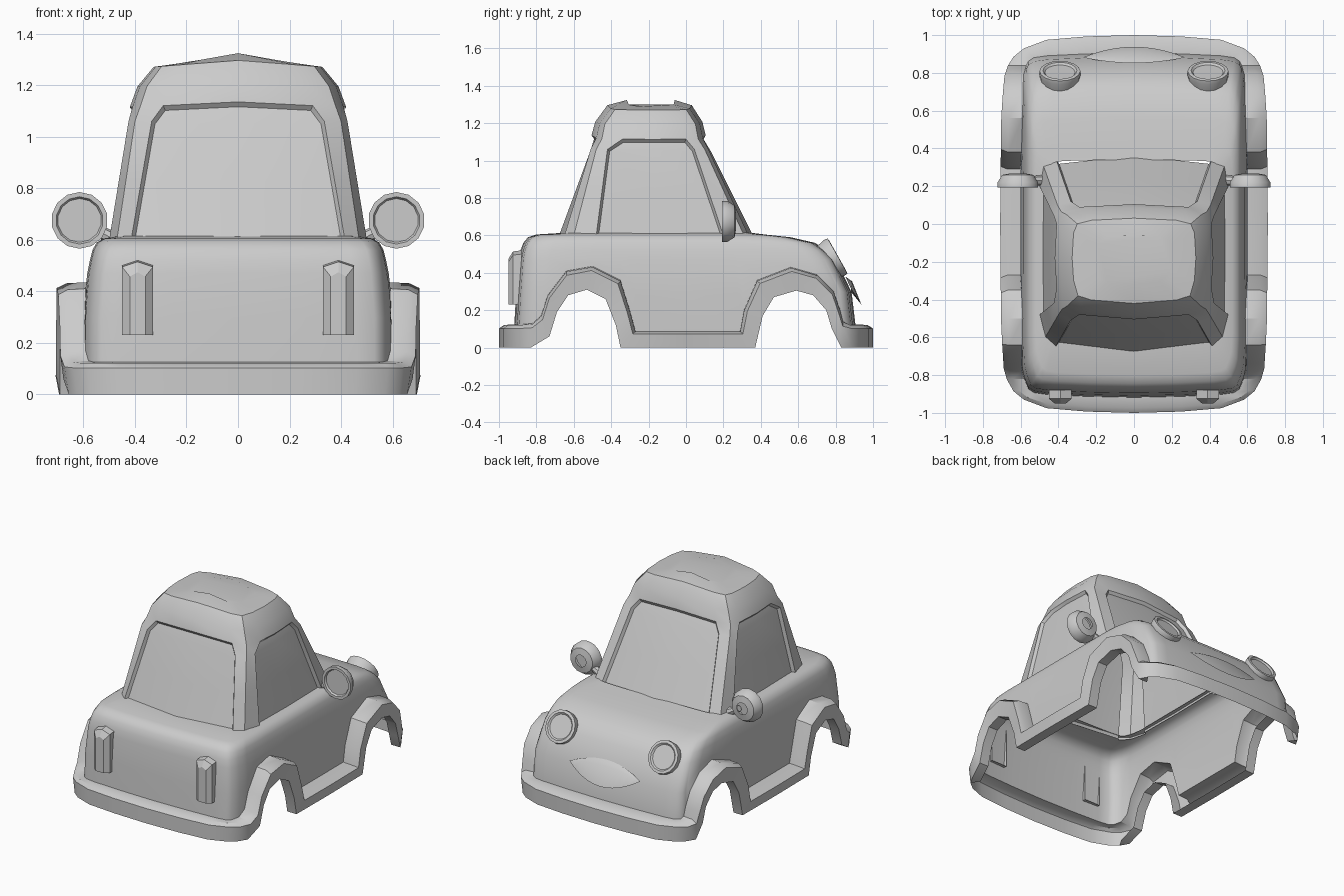
import bpy, bmesh, math
from mathutils import Vector as V

if "Cube" in bpy.data.objects:
    bpy.data.objects.remove(bpy.data.objects["Cube"])


def interp(table, t):
    """Linear lookup of a row of values in a table keyed on its first column."""
    if t <= table[0][0]:
        return table[0][1:]
    for a, b in zip(table, table[1:]):
        if t <= b[0]:
            f = (t - a[0]) / (b[0] - a[0])
            return tuple(p + (q - p) * f for p, q in zip(a[1:], b[1:]))
    return table[-1][1:]


def full(half):
    """Complete a half ring (front centre to rear centre) by mirroring in x."""
    return half + [V((-p[0], p[1], p[2])) for p in reversed(half[1:-1])]


def loft(name, rings, closed=True, cap=False, inset=None, angle=35):
    """Skin rings of points; inset = test(level, station) for recessed faces."""
    bm = bmesh.new()
    rows = [[bm.verts.new(p) for p in r] for r in rings]
    n = len(rows[0])
    picked = []
    for k in range(len(rows) - 1):
        for i in range(n if closed else n - 1):
            j = (i + 1) % n
            f = bm.faces.new((rows[k][i], rows[k][j], rows[k + 1][j], rows[k + 1][i]))
            if inset and inset(k, i):
                picked.append(f)
    if cap:
        bm.faces.new(rows[-1])
    bmesh.ops.recalc_face_normals(bm, faces=bm.faces)
    if picked:
        bmesh.ops.inset_region(bm, faces=picked, thickness=0.012, depth=-0.02,
                               use_boundary=False, use_even_offset=True)
    bmesh.ops.remove_doubles(bm, verts=bm.verts, dist=1e-5)
    me = bpy.data.meshes.new(name)
    bm.to_mesh(me)
    bm.free()
    ob = bpy.data.objects.new(name, me)
    bpy.context.collection.objects.link(ob)
    bpy.ops.object.select_all(action='DESELECT')
    ob.select_set(True)
    bpy.context.view_layer.objects.active = ob
    bpy.ops.object.shade_smooth_by_angle(angle=math.radians(angle))
    return ob


def turned(name, centre, axis, steps, n):
    """Round part: steps of (radius, offset along axis), capped at the end."""
    c, a = V(centre), V(axis).normalized()
    u = a.cross(V((1, 0, 0)) if abs(a.x) < 0.9 else V((0, 0, 1))).normalized()
    w = a.cross(u)
    return loft(name, [[c + a * o + r * (u * math.cos(t) + w * math.sin(t))
                        for t in (2 * math.pi * i / n for i in range(n))]
                       for r, o in steps], cap=True)


# Body surface: height, half width, nose y, tail y
SHAPE = [(.09, .60, .91, .92), (.30, .60, .885, .908), (.38, .595, .85, .902),
         (.47, .585, .80, .895), (.52, .575, .75, .885), (.56, .565, .69, .87),
         (.59, .548, .56, .845), (.605, .52, .42, .80), (.615, .46, .34, .64)]


def surf(bx, by, z):
    hx, yf, yb = interp(SHAPE, z)
    return V((bx * hx / .6, by * (yf / .91 if by > 0 else yb / .92), z))


# Stations round the half outline: outer bottom, outer top, body plan point
ends = [(0, 1, 0, .91), (.25, .993, .25, .905), (.46, .975, .46, .895),
        (.58, .93, .53, .885), (.635, .885, .56, .865)]
# Side stations: y and z of the lower edge, y and z of the upper edge
side = [(.83, 0, .84, .14), (.78, .10, .825, .20), (.75, .20, .79, .30),
        (.68, .28, .70, .39), (.59, .305, .56, .43), (.47, .27, .38, .36),
        (.41, .17, .31, .20), (.37, 0, .29, .09), (0, 0, 0, .09),
        (-.35, 0, -.27, .09), (-.375, .12, -.30, .20), (-.43, .26, -.35, .36),
        (-.53, .31, -.50, .435), (-.63, .28, -.64, .41), (-.69, .19, -.74, .28),
        (-.73, .06, -.775, .17), (-.83, 0, -.82, .13)]
OUT = [(0, .705), (.55, .70), (.78, .685), (.85, .66)]
PLAN = [(0, .60), (.70, .60), (.80, .59), (.87, .56)]

stations = [(V((a, b, 0)), V((a, b, .125)), c, d, 0) for a, b, c, d in ends]
for yb, zb, yt, zt in side:
    by = yt / surf(0, math.copysign(1, yt), zt).y * math.copysign(1, yt)
    stations.append((V((interp(OUT, abs(yb))[0], yb, zb)),
                     V((interp(OUT, abs(yt))[0], yt, zt)),
                     interp(PLAN, abs(by))[0], by, .07))
stations += [(V((a, -b, 0)), V((a, -b, .125)), c, -d * .92 / .91, 0)
             for a, b, c, d in reversed(ends)]

skirt_cols, body_cols = [], []
for low, top, bx, by, lip in stations:
    z = top.z
    join = surf(bx, by, z)
    low = V((low.x * .985, low.y, low.z))
    shoulder = top.lerp(join, .32)
    shoulder.z -= .004
    skirt_cols.append([low - V((lip, 0, 0)), low, low.lerp(top, .82) + V((low.x * .008, 0, 0)),
                       shoulder, join])
    body_cols.append([surf(bx, by, h) for h in
                      (z, (z + .47) / 2, .47, .52, .56, .59, .605, .615)])

# Bumpers, wheel arches and sills as one band; body shell above it
loft("bumper_and_fender_band", [full(list(r)) for r in zip(*skirt_cols)])
loft("body_shell", [full(list(r)) for r in zip(*body_cols)])

# Cabin: plan rings at the base, the window shoulder and the window top
base = [(0, .38), (.41, .335), (.48, .31), (.50, .20), (.505, -.15),
        (.50, -.48), (.47, -.60), (.415, -.65), (0, -.70)]
upper = [(0, .15), (.335, .12), (.405, .10), (.425, .045), (.435, -.18),
         (.425, -.42), (.40, -.48), (.335, -.51), (0, -.53)]
brow = [(0, .105), (.29, .09), (.385, .065), (.41, 0), (.42, -.18),
        (.41, -.34), (.38, -.45), (.29, -.48), (0, -.505)]


def ring(pts, z, sx=1, sy=1, crown=0):
    return full([V((x * sx, -.18 + (y + .18) * sy, z + crown * (.4 - x)))
                 for x, y in pts])


middle = [((a + c) / 2, (b + d) / 2) for (a, b), (c, d) in zip(base, upper)]
cabin = [ring(base, .60), ring(middle, .83), ring(upper, 1.06), ring(brow, 1.115, crown=.05),
         ring(brow, 1.195, .93, .94, .03), ring(brow, 1.272, .78, .74, .06),
         ring(brow, 1.29, .48, .42, .085)]
panes = (0, 15, 7, 8, 3, 4, 11, 12)
loft("cabin_with_windows", cabin, cap=True, inset=lambda k, i: k < 3 and i in panes)

for s, label in ((-1, "left"), (1, "right")):
    # Headlights with a dished face
    turned("headlight_" + label, (s * .392, .81, .49), (0, .87, .49),
           [(.095, -.09), (.11, -.02), (.108, 0), (.09, .002), (.08, -.008)], 16)
    # Door mirrors on short stalks
    turned("mirror_" + label, (s * .615, .20, .675), (0, -1, 0),
           [(.04, -.068), (.085, -.06), (.11, -.02), (.11, .008), (.092, .008), (.085, -.004)], 14)
    turned("mirror_stalk_" + label, (s * .48, .23, .60), (s * .8, 0, .45),
           [(.03, 0), (.02, .10)], 8)
    # Tail lights: peaked bars with a narrower outer face
    bar = [(-.06, .23), (.06, .23), (.06, .50), (0, .52), (-.06, .50)]
    loft("tail_light_" + label,
         [[V((s * .39 + x * w, y, .23 + (z - .23) * h)) for x, z in bar]
          for y, w, h in ((-.88, 1, 1), (-.925, 1, .98), (-.95, .5, .84))], cap=True, angle=20)

# Mouth: lens-shaped lip on the nose
rows = [(.852, .38), (.888, .355), (.938, .23), (.88, .30)]
loft("mouth", [[V((.27 * t, .882 + (y - .882) * f, .315 + (z - .315) * f))
                for t, f in ((i / 6, 1 - (i / 6) ** 2) for i in range(-6, 7))]
               for y, z in rows], closed=False)
